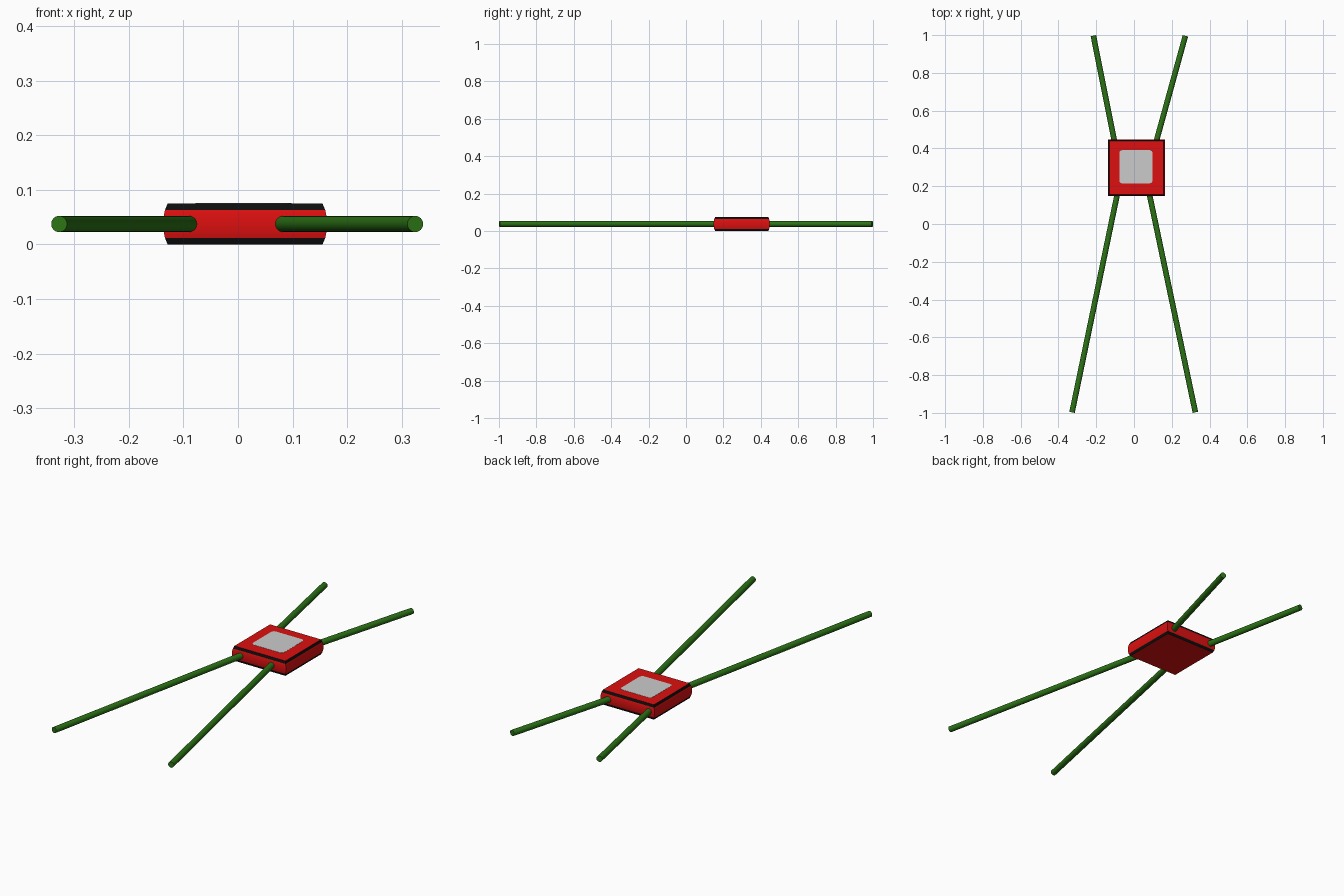
import bpy, bmesh, math
from mathutils import Vector

if "Cube" in bpy.data.objects:
    bpy.data.objects.remove(bpy.data.objects["Cube"])


def material(name, rgb):
    m = bpy.data.materials.new(name)
    m.diffuse_color = (*rgb, 1)
    m.use_nodes = True
    m.node_tree.nodes["Principled BSDF"].inputs["Base Color"].default_value = m.diffuse_color
    return m


RED = material("red", (0.72, 0.005, 0.005))
BLACK = material("black", (0.004, 0.004, 0.004))
GREEN = material("green", (0.025, 0.17, 0.008))
GREY = material("light_grey", (0.6, 0.6, 0.6))
CX, CY, H = 0.013, 0.298, 0.075   # body centre and height
ZMID = H / 2


def finish(bm, name, mats, angle=35):
    bmesh.ops.recalc_face_normals(bm, faces=bm.faces)
    mesh = bpy.data.meshes.new(name)
    bm.to_mesh(mesh)
    bm.free()
    for m in mats:
        mesh.materials.append(m)
    ob = bpy.data.objects.new(name, mesh)
    bpy.context.collection.objects.link(ob)
    bpy.ops.object.select_all(action='DESELECT')
    ob.select_set(True)
    bpy.context.view_layer.objects.active = ob
    bpy.ops.object.shade_smooth_by_angle(angle=math.radians(angle))
    return ob


def loft(bm, outlines):
    """Stack closed outlines into a capped solid."""
    rings = [[bm.verts.new(p) for p in o] for o in outlines]
    for a, b in zip(rings, rings[1:]):
        for i in range(len(a)):
            j = (i + 1) % len(a)
            bm.faces.new((a[i], a[j], b[j], b[i]))
    bm.faces.new(rings[0][::-1])
    bm.faces.new(rings[-1])


# Square body with slightly bulging sides and black rims at top and bottom
profile = [(0, 0.142), (0.012, 0.147), (0.024, 0.1495), (ZMID, 0.150),
           (0.051, 0.1495), (0.063, 0.147), (H, 0.142)]
bm = bmesh.new()
loft(bm, [[(CX + sx * r, CY + sy * r, z) for sx, sy in
           ((-1, -1), (1, -1), (1, 1), (-1, 1))] for z, r in profile])
bm.normal_update()
for f in bm.faces:
    z = f.calc_center_median().z
    if abs(f.normal.z) < 0.9 and abs(z - ZMID) > 0.026:
        f.material_index = 1
finish(bm, "body", [RED, BLACK])

# Grey screen plate with rounded corners
half, rad = 0.088, 0.016
outline = []
for k, (sx, sy) in enumerate(((1, 1), (-1, 1), (-1, -1), (1, -1))):
    for s in range(5):
        a = math.pi / 2 * (k + s / 4)
        outline.append((0.010 + sx * (half - rad) + rad * math.cos(a),
                        0.303 + sy * (half - rad) + rad * math.sin(a)))
bm = bmesh.new()
loft(bm, [[(x, y, z) for x, y in outline] for z in (H - 0.002, H + 0.0008)])
finish(bm, "screen", [GREY])


# Four round straps running out from the body
def rod(name, start, end, r=0.0148):
    a, b = Vector((*start, ZMID)), Vector((*end, ZMID))
    d = b - a
    bm = bmesh.new()
    bmesh.ops.create_cone(bm, cap_ends=True, segments=32, radius1=r, radius2=r, depth=d.length)
    bm.transform(d.to_track_quat('Z', 'Y').to_matrix().to_4x4())
    bmesh.ops.translate(bm, verts=bm.verts, vec=(a + b) / 2)
    finish(bm, name, [GREEN])


rod("front_left_strap", (-0.086, 0.17), (-0.328, -0.997))
rod("front_right_strap", (0.079, 0.17), (0.325, -0.997))
rod("back_left_strap", (-0.102, 0.43), (-0.215, 0.997))
rod("back_right_strap", (0.116, 0.43), (0.272, 0.996))
